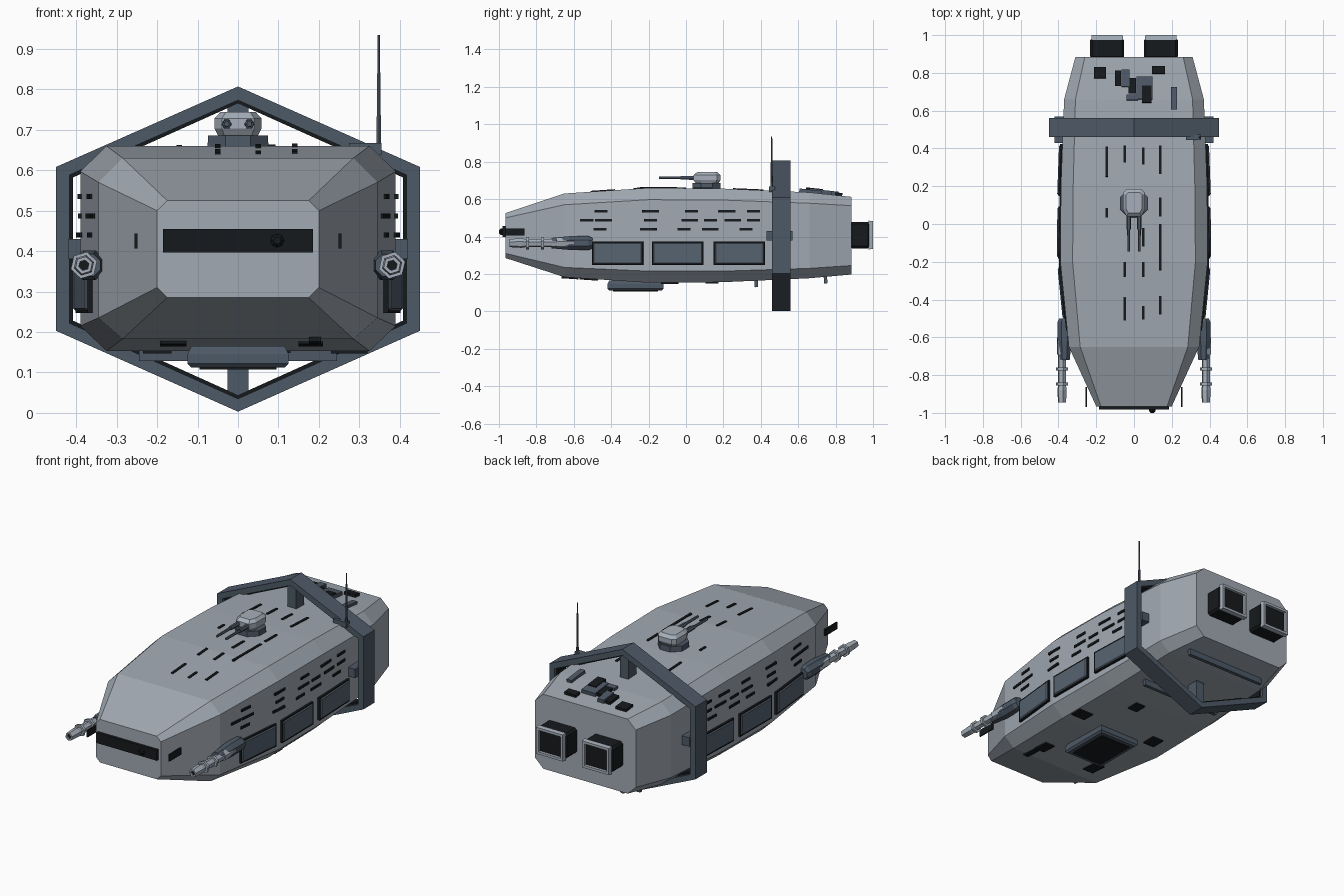
import bpy, bmesh, math
from mathutils import Matrix, Vector


def mat(name, c):
    m = bpy.data.materials.new(name)
    m.diffuse_color = (*c, 1)
    return m


HULL = mat("hull_grey", (0.36, 0.40, 0.45))
BLUE = mat("slate_blue", (0.075, 0.10, 0.135))
LIGHT = mat("gun_grey", (0.38, 0.43, 0.49))
BLACK = mat("black", (0.008, 0.010, 0.012))
PANEL = mat("panel_slate", (0.095, 0.125, 0.165))


def finish(name, bm, m):
    bmesh.ops.recalc_face_normals(bm, faces=bm.faces[:])
    me = bpy.data.meshes.new(name)
    bm.to_mesh(me)
    bm.free()
    ob = bpy.data.objects.new(name, me)
    bpy.context.collection.objects.link(ob)
    me.materials.append(m)
    return ob


def loft(name, rings, m, closed=False):
    """Skin a list of equal-length point rings; cap the ends unless closed."""
    bm = bmesh.new()
    vs = [[bm.verts.new(p) for p in r] for r in rings]
    n = len(vs[0])
    pairs = list(zip(vs, vs[1:])) + ([(vs[-1], vs[0])] if closed else [])
    for a, b in pairs:
        for i in range(n):
            bm.faces.new((a[i], a[(i + 1) % n], b[(i + 1) % n], b[i]))
    if not closed:
        bm.faces.new(vs[0])
        bm.faces.new(vs[-1])
    return finish(name, bm, m)


def box(name, c, s, m, rot=(0, 0, 0), bevel=0):
    bm = bmesh.new()
    bmesh.ops.create_cube(bm, size=1, matrix=Matrix.Diagonal((*s, 1)))
    if bevel:
        bmesh.ops.bevel(bm, geom=bm.edges[:], offset=bevel, segments=1, affect='EDGES')
    ob = finish(name, bm, m)
    ob.location, ob.rotation_euler = c, rot
    return ob


def lathe_y(name, x, z, prof, m, n=8, ph=0.0):
    """Turned part along y from (y, radius) pairs."""
    return loft(name, [[(x + r * math.cos(ph + 2 * math.pi * i / n), y,
                         z + r * math.sin(ph + 2 * math.pi * i / n)) for i in range(n)]
                       for y, r in prof], m)


# Hull stations: y, side x, top x, bottom z, lower side z, upper side z, top z
ST = [(-0.965, 0.20, 0.175, 0.285, 0.31, 0.50, 0.525),
      (-0.65, 0.345, 0.285, 0.183, 0.235, 0.57, 0.63),
      (-0.20, 0.39, 0.325, 0.153, 0.215, 0.597, 0.66),
      (0.20, 0.387, 0.322, 0.156, 0.215, 0.595, 0.656),
      (0.66, 0.37, 0.31, 0.177, 0.23, 0.578, 0.636),
      (0.885, 0.31, 0.26, 0.197, 0.245, 0.565, 0.612)]


def station(y):
    for a, b in zip(ST, ST[1:]):
        if y <= b[0]:
            t = (y - a[0]) / (b[0] - a[0])
            v = [p + (q - p) * t for p, q in zip(a, b)]
            d = [(q - p) / (b[0] - a[0]) for p, q in zip(a, b)]
            return v, d
    return list(ST[-1]), [0] * 7


def octagon(s):
    y, xs, xt, zb, zl, zu, zt = s
    return [(xt, y, zb), (xs, y, zl), (xs, y, zu), (xt, y, zt),
            (-xt, y, zt), (-xs, y, zu), (-xs, y, zl), (-xt, y, zb)]


def on_top(name, x, y, w, l, h, m):
    v, d = station(y)
    return box(name, (x, y, v[6]), (w, l, h), m, (math.atan(d[6]), 0, 0))


def on_belly(name, x, y, w, l, h, m):
    v, d = station(y)
    return box(name, (x, y, v[3]), (w, l, h), m, (math.atan(d[3]), 0, 0))


def on_side(name, sx, y, z, l, h, t, m, bevel=0):
    v, d = station(y)
    return box(name, (sx * v[1], y, z), (t, l, h), m, (0, 0, -sx * math.atan(d[1])), bevel)


loft("hull", [octagon(s) for s in ST], HULL)


# Hexagonal ring with thin dark lining
def hexagon(x, zb, zl, zu, zt, y):
    return [(0, y, zt), (x, y, zu), (x, y, zl), (0, y, zb), (-x, y, zl), (-x, y, zu)]


OUT, INN, LIN = (0.45, 0.003, 0.203, 0.608, 0.807), (0.417, 0.035, 0.222, 0.588, 0.773), \
    (0.408, 0.044, 0.228, 0.582, 0.765)
for name, o, i, y0, y1, m in (("ring", OUT, INN, 0.46, 0.56, BLUE),
                              ("ring_lining", INN, LIN, 0.475, 0.545, BLACK)):
    loft(name, [hexagon(*o, y0), hexagon(*o, y1), hexagon(*i, y1), hexagon(*i, y0)], m, True)
box("ring_strut_top", (0, 0.51, 0.705), (0.052, 0.07, 0.13), BLUE)
box("ring_strut_bottom", (0, 0.51, 0.10), (0.052, 0.07, 0.13), BLUE)
for sx in (-1, 1):
    box("ring_strut_side", (sx * 0.395, 0.50, 0.405), (0.05, 0.14, 0.05), BLUE)

# Antenna
bm = bmesh.new()
bmesh.ops.create_cone(bm, cap_ends=True, segments=6, radius1=0.007, radius2=0.003, depth=0.295)
finish("antenna", bm, BLUE).location = (0.348, 0.458, 0.787)
box("antenna_foot", (0.315, 0.46, 0.652), (0.08, 0.03, 0.03), BLUE)

# Roof turret
bm = bmesh.new()
bmesh.ops.create_cone(bm, cap_ends=True, segments=8, radius1=0.082, radius2=0.08, depth=0.035,
                      matrix=Matrix.Rotation(math.pi / 8, 4, 'Z'))
finish("turret_base", bm, BLUE).location = (0, 0.11, 0.668)
loft("turret_head", [[(x * k, 0.115 + y * k, z) for x, y in
                      ((0.04, -0.075), (0.058, -0.04), (0.058, 0.05), (0.04, 0.07),
                       (-0.04, 0.07), (-0.058, 0.05), (-0.058, -0.04), (-0.04, -0.075))]
                     for z, k in ((0.68, 0.8), (0.703, 1), (0.728, 1), (0.744, 0.75))], LIGHT)
for sx in (-1, 1):
    lathe_y("turret_barrel", sx * 0.028, 0.714,
            [(0.06, 0.013), (-0.03, 0.011), (-0.03, 0.008), (-0.145, 0.007)], BLUE, 6)

for sx in (-1, 1):
    # Side guns with stepped barrels and mounts
    gx, gz = sx * 0.381, 0.365
    lathe_y("gun_barrel", gx, gz,
            [(-0.60, 0.028), (-0.69, 0.028), (-0.69, 0.022), (-0.76, 0.022), (-0.76, 0.034),
             (-0.775, 0.034), (-0.775, 0.022), (-0.84, 0.022), (-0.84, 0.034), (-0.855, 0.034),
             (-0.855, 0.022), (-0.88, 0.026), (-0.945, 0.022), (-0.945, 0.013),
             (-0.92, 0.013)], LIGHT, 6, 0.3)
    lathe_y("gun_bore", gx, gz, [(-0.90, 0.013), (-0.935, 0.013)], BLACK, 6, 0.3)
    lathe_y("gun_mount", sx * 0.368, gz,
            [(-0.50, 0.030), (-0.52, 0.040), (-0.62, 0.040), (-0.72, 0.03)], BLUE, 8, math.pi / 8)
    # Flank panels
    for y in (-0.365, -0.045, 0.285):
        on_side("flank_panel_frame", sx, y, 0.31, 0.275, 0.125, 0.024, BLACK)
        on_side("flank_panel", sx, y, 0.31, 0.263, 0.113, 0.036, PANEL, 0.005)
    # Flank slits
    for z, ys in ((0.535, (-0.455, -0.19, 0.03, 0.22, 0.36)),
                  (0.487, (-0.53, -0.44, -0.19, 0.02, 0.13, 0.25, 0.36)),
                  (0.440, (-0.46, -0.20, -0.01, 0.13, 0.32))):
        for k, y in enumerate(ys):
            on_side("flank_slit", sx, y, z, 0.07 + 0.02 * (k % 2), 0.013, 0.012, BLACK)
    # Cheek windows
    box("cheek_window", (sx * 0.252, -0.915, 0.425), (0.008, 0.105, 0.038), BLACK)
    # Engines: dark nozzle housing with a pale rim
    ex, ez = sx * 0.142, 0.408
    box("engine_housing", (ex, 0.93, ez), (0.18, 0.11, 0.142), BLACK, bevel=0.012)

    def rect(w, h, y):
        return [(ex + a * w, y, ez + b * h) for a, b in ((1, 1), (-1, 1), (-1, -1), (1, -1))]
    loft("engine_rim", [rect(0.085, 0.077, 0.975), rect(0.082, 0.074, 1.0),
                        rect(0.068, 0.06, 1.0), rect(0.068, 0.06, 0.975)], LIGHT, True)

# Front visor and sensor nub
box("visor", (0, -0.968, 0.426), (0.372, 0.026, 0.058), BLACK)
lathe_y("visor_sensor", 0.097, 0.426, [(-0.97, 0.017), (-0.99, 0.017), (-1.0, 0.009)], BLACK, 8)

# Roof slits: x, y, length
for x, y, l in ((-0.145, 0.33, 0.16), (-0.145, 0.06, 0.05), (-0.05, 0.37, 0.09),
                (0.05, 0.36, 0.09), (0.14, 0.34, 0.15), (0.14, 0.09, 0.10), (0.05, -0.07, 0.10),
                (0.14, -0.08, 0.16), (-0.05, -0.24, 0.08), (0.05, -0.24, 0.08),
                (0.14, -0.19, 0.11), (0.05, -0.47, 0.07), (-0.05, -0.45, 0.12),
                (0.14, -0.43, 0.10)):
    on_top("roof_slit", x, y, 0.013, l, 0.010, BLACK)

# Rear deck blocks: x, y, width, length, height, material
for x, y, w, l, h, m in ((-0.18, 0.80, 0.065, 0.06, 0.03, BLACK), (-0.085, 0.77, 0.03, 0.08, 0.03, BLACK),
                         (-0.045, 0.77, 0.04, 0.09, 0.04, BLUE), (-0.01, 0.73, 0.04, 0.08, 0.035, BLACK),
                         (0.055, 0.72, 0.085, 0.12, 0.04, BLUE), (0.068, 0.685, 0.05, 0.09, 0.05, BLACK),
                         (0.13, 0.815, 0.07, 0.04, 0.03, BLACK), (0.212, 0.665, 0.03, 0.12, 0.03, BLUE),
                         (-0.01, 0.67, 0.06, 0.03, 0.03, BLUE)):
    on_top("deck_block", x, y, w, l, h, m)

# Belly hatch, plates and cross bars
loft("belly_hatch", [[(a * w, -0.27 + b * l, z) for a, b in ((1, 1), (-1, 1), (-1, -1), (1, -1))]
                     for z, w, l in ((0.165, 0.115, 0.14), (0.145, 0.125, 0.15),
                                     (0.122, 0.125, 0.15), (0.112, 0.115, 0.14))], BLUE)
box("belly_hatch_cover", (0, -0.27, 0.111), (0.19, 0.24, 0.008), BLACK)
for x, y, w, l in ((0.275, -0.10, 0.09, 0.07), (-0.16, -0.52, 0.065, 0.10),
                   (0.19, -0.62, 0.03, 0.09), (0.10, 0.14, 0.06, 0.07), (0.18, -0.52, 0.06, 0.09),
                   (-0.2, -0.08, 0.07, 0.08)):
    on_belly("belly_plate", x, y, w, l, 0.014, BLACK)
for y in (0.375, 0.745):
    on_belly("belly_bar", 0, y, 0.49, 0.018, 0.07, BLUE)
